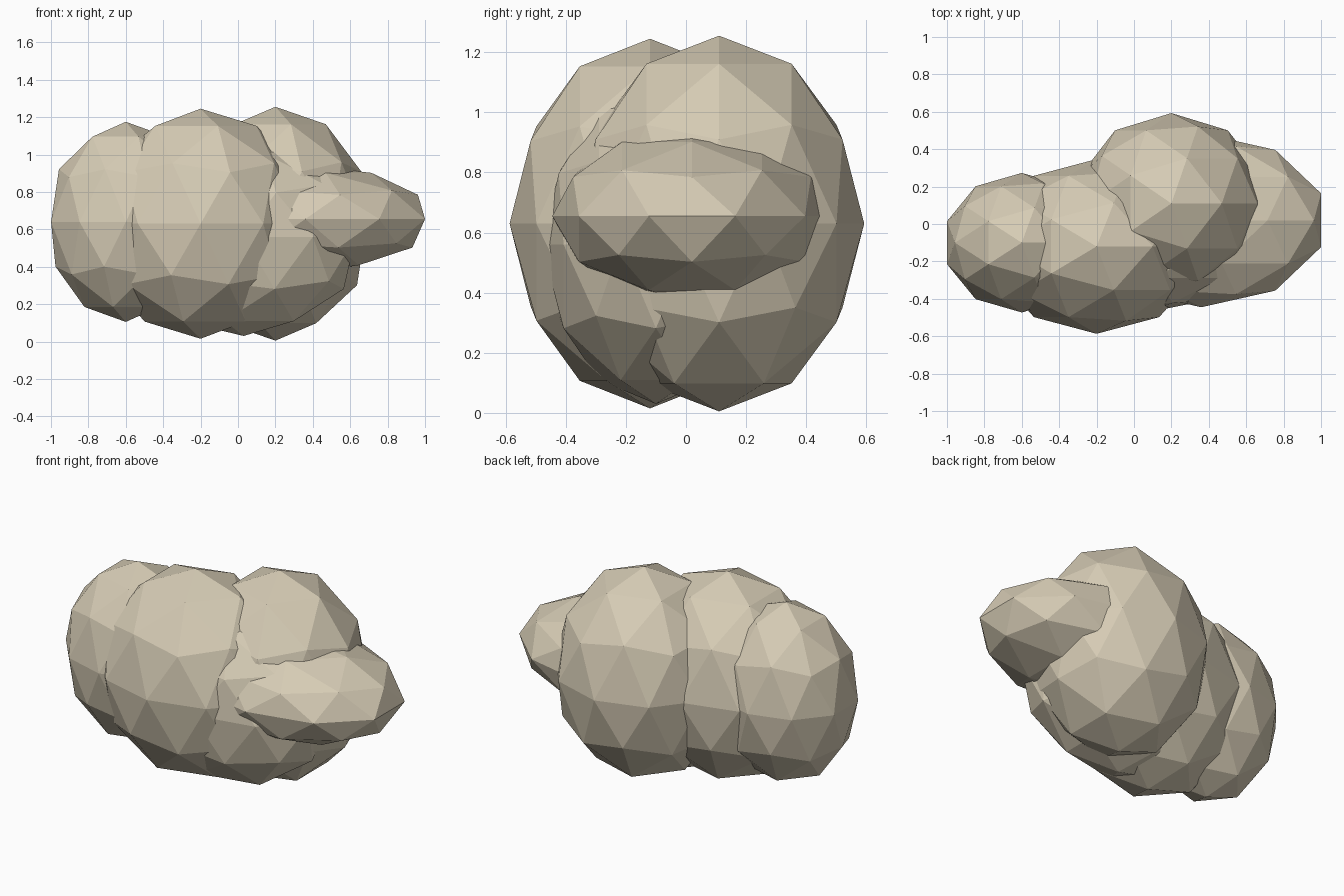
import bpy

cube = bpy.data.objects.get("Cube")
if cube:
    bpy.data.objects.remove(cube, do_unlink=True)

# One warm beige for the whole cluster
beige = bpy.data.materials.new("warm beige")
beige.use_nodes = True
colour = (0.67, 0.6, 0.46, 1)
beige.diffuse_color = colour
beige.node_tree.nodes["Principled BSDF"].inputs["Base Color"].default_value = colour


def lobe(name, centre, radii):
    """Faceted ellipsoid with flat faces."""
    bpy.ops.mesh.primitive_ico_sphere_add(subdivisions=2, radius=1, location=centre)
    ob = bpy.context.object
    ob.name = name
    ob.scale = radii
    bpy.ops.object.transform_apply(location=False, rotation=False, scale=True)
    bpy.ops.object.shade_flat()
    ob.data.materials.append(beige)
    return ob


# Overlapping puffs, from the right end to the left end
lobe("right_puff", (-0.6, -0.1, 0.64), (0.42, 0.373, 0.535))
lobe("front_puff", (-0.2, -0.12, 0.63), (0.57, 0.467, 0.615))
lobe("back_puff", (0.2, 0.11, 0.63), (0.513, 0.483, 0.625))
lobe("lower_puff", (0.03, -0.1, 0.56), (0.63, 0.38, 0.53))
lobe("left_puff", (0.36, 0.02, 0.655), (0.673, 0.465, 0.29))
